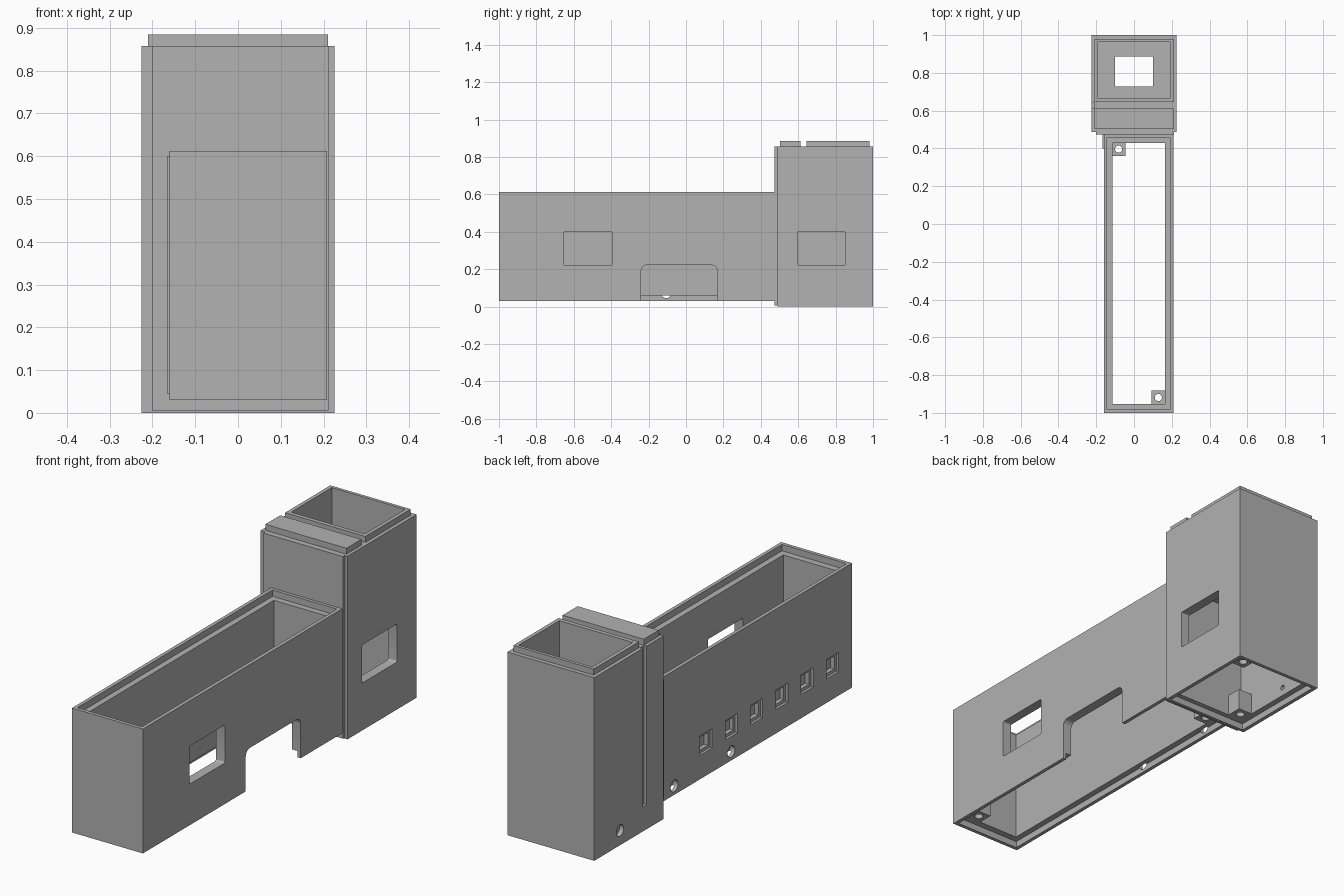
import bpy, bmesh
from mathutils import Matrix, Vector

old = bpy.data.objects.get("Cube")
if old:
    bpy.data.objects.remove(old)

grey = bpy.data.materials.new("plain grey")
grey.use_nodes = True
colour = (0.445, 0.445, 0.445, 1)
grey.diffuse_color = colour
grey.node_tree.nodes["Principled BSDF"].inputs["Base Color"].default_value = colour


def finish(name, bm):
    mesh = bpy.data.meshes.new(name)
    bm.to_mesh(mesh)
    bm.free()
    mesh.materials.append(grey)
    obj = bpy.data.objects.new(name, mesh)
    bpy.context.scene.collection.objects.link(obj)
    return obj


def box(name, x, y, z, rounding=0):
    """Box from three (low, high) ranges; edges along x may be rounded."""
    bm = bmesh.new()
    lo, hi = Vector((x[0], y[0], z[0])), Vector((x[1], y[1], z[1]))
    size = hi - lo
    bmesh.ops.create_cube(bm, size=1, matrix=Matrix.Translation((lo + hi) / 2) @ Matrix.Diagonal((*size, 1)))
    if rounding:
        edges = [e for e in bm.edges if abs(e.verts[0].co.x - e.verts[1].co.x) > size.x / 2]
        bmesh.ops.bevel(bm, geom=edges, offset=rounding, segments=5, profile=0.5, affect='EDGES')
    return finish(name, bm)


def rod(name, centre, radius, length, axis):
    """Cylinder along 'X' or 'Z'."""
    bm = bmesh.new()
    turn = Matrix.Rotation(1.570796, 4, 'Y') if axis == 'X' else Matrix()
    bmesh.ops.create_cone(bm, cap_ends=True, segments=24, radius1=radius, radius2=radius,
                          depth=length, matrix=Matrix.Translation(centre) @ turn)
    return finish(name, bm)


def cut(target, *cutters):
    """Subtract the cutters, keep the result as plain mesh, drop the cutters."""
    for c in cutters:
        c.hide_render = True
        mod = target.modifiers.new("cut", 'BOOLEAN')
        mod.operation, mod.solver, mod.object = 'DIFFERENCE', 'EXACT', c
    bpy.context.view_layer.update()
    done = bpy.data.meshes.new_from_object(target.evaluated_get(bpy.context.evaluated_depsgraph_get()))
    target.modifiers.clear()
    target.data = done
    for c in cutters:
        bpy.data.objects.remove(c)


def screw_post(name, x, y, z):
    post = box(name, x, y, z)
    centre = (sum(x) / 2, sum(y) / 2, sum(z) / 2)
    cut(post, rod("post_hole", centre, 0.019, 1, 'Z'))


# Long open case with lid recesses at top and bottom
case = box("long_case", (-0.16, 0.208), (-1, 0.476), (0.03, 0.612))
rim_x, rim_y = (-0.143, 0.191), (-0.983, 0.459)
cut(case,
    box("cavity", (-0.115, 0.163), (-0.952, 0.43), (-0.1, 1)),
    box("top_recess", rim_x, rim_y, (0.582, 1)),
    box("bottom_recess", rim_x, rim_y, (-0.1, 0.06)),
    box("side_window", (0.1, 0.3), (-0.655, -0.395), (0.222, 0.4), 0.008),
    box("side_notch", (0.1, 0.3), (-0.24, 0.166), (-0.2, 0.222), 0.03))

# Row of stepped blind pockets and two screw sinks on the right wall
pockets = []
for i in range(6):
    y = 0.08 - i * 0.187
    for half, depth in ((0.045, 0.012), (0.03, 0.032)):
        pockets.append(box("pocket", (-0.3, -0.16 + depth), (y - half, y + half),
                           (0.187 - half, 0.187 + half)))
for y in (0.315, -0.106):
    pockets.append(rod("screw_sink", (-0.16, y, 0.072), 0.027, 0.05, 'X'))
cut(case, *pockets)

box("side_pad", (-0.166, -0.155), (0.4, 0.48), (0.045, 0.6))
screw_post("case_back_post", (-0.118, -0.045), (0.36, 0.433), (0.06, 0.15))
screw_post("case_front_post", (0.092, 0.166), (-0.955, -0.882), (0.06, 0.15))

# Tower with upper tray, lower chamber and side window
tower = box("tower", (-0.225, 0.225), (0.488, 1), (0, 0.857))
cut(tower,
    box("upper_tray", (-0.19, 0.19), (0.665, 0.965), (0.6, 1)),
    box("lower_chamber", (-0.18, 0.18), (0.525, 0.96), (-0.1, 0.578)),
    box("tray_opening", (-0.1, 0.1), (0.728, 0.886), (0.5, 0.7)),
    box("base_recess", (-0.207, 0.207), (0.502, 0.983), (-0.1, 0.03)),
    box("tower_window", (0.1, 0.3), (0.595, 0.853), (0.222, 0.4), 0.008),
    box("side_groove", (-0.3, -0.212), (0.612, 0.642), (0.115, 1)),
    rod("tower_screw_sink", (-0.225, 0.81, 0.07), 0.027, 0.04, 'X'),
    rod("tower_screw_hole", (-0.2, 0.81, 0.07), 0.012, 0.15, 'X'))
box("tower_front_plate", (-0.2, 0.211), (0.474, 0.49), (0.005, 0.857))
screw_post("tower_left_post", (0.108, 0.182), (0.888, 0.962), (0.03, 0.13))
screw_post("tower_right_post", (-0.182, -0.108), (0.523, 0.597), (0.03, 0.13))

# Raised lips on top of the tower
lip = box("tray_lip", (-0.208, 0.208), (0.645, 0.98), (0.85, 0.885))
cut(lip, box("lip_opening", (-0.19, 0.19), (0.665, 0.965), (0.5, 1)))
box("top_strip", (-0.21, 0.21), (0.502, 0.612), (0.85, 0.885))

# Keep round holes smooth and all corners sharp
for obj in bpy.context.scene.objects:
    if obj.type == 'MESH' and obj.data.materials and obj.data.materials[0] == grey:
        obj.select_set(True)
        bpy.context.view_layer.objects.active = obj
bpy.ops.object.shade_smooth_by_angle(angle=0.6)
